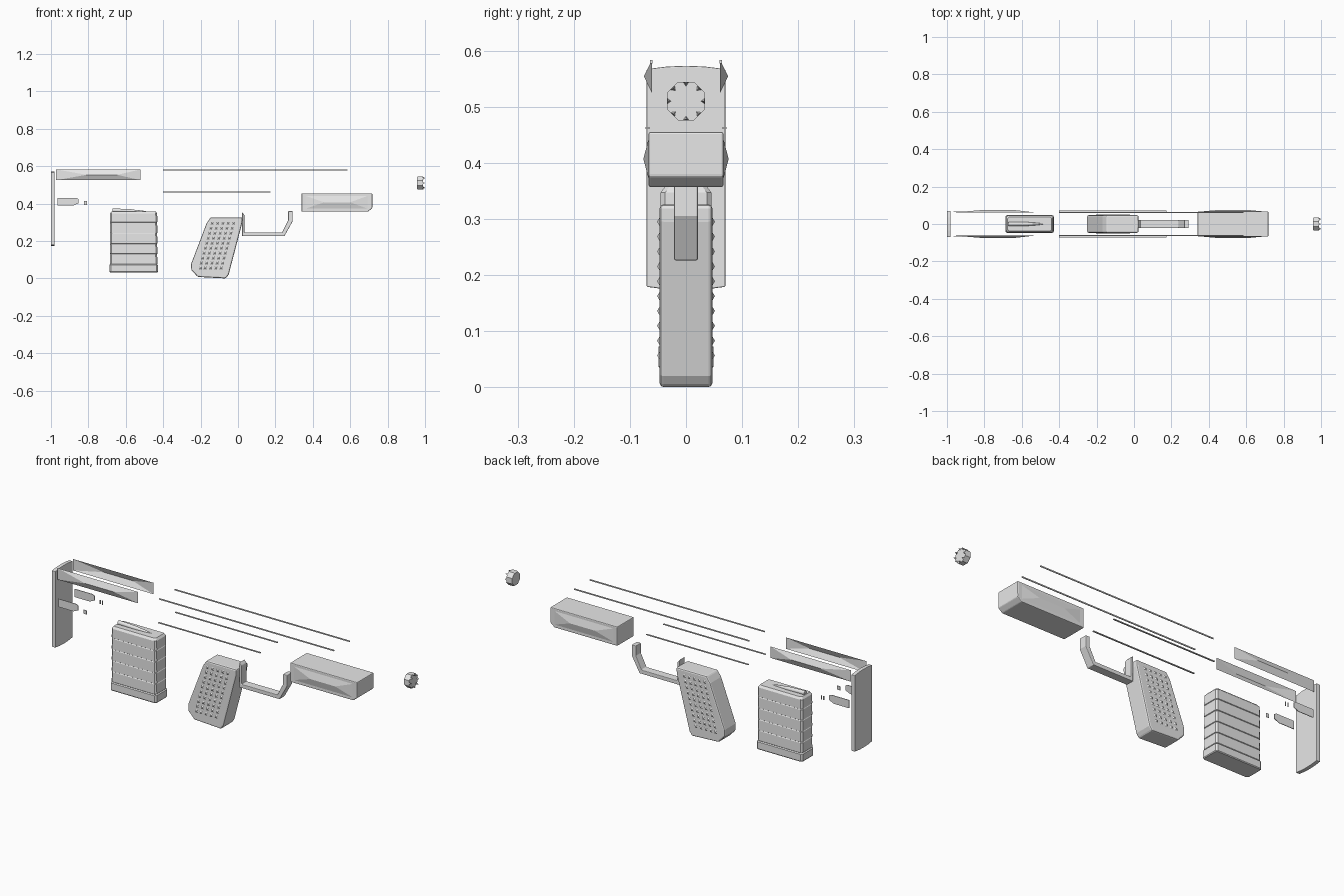
import bpy, bmesh, math
from mathutils import Vector

old = bpy.data.objects.get("Cube")
if old:
    bpy.data.objects.remove(old)

grey = bpy.data.materials.new("plain_grey")
grey.use_nodes = True
grey.diffuse_color = (0.8, 0.8, 0.8, 1)
grey.node_tree.nodes["Principled BSDF"].inputs["Base Color"].default_value = (0.8, 0.8, 0.8, 1)


def finish(name, bm, bevel=0.0, closed=True):
    if closed:
        bmesh.ops.recalc_face_normals(bm, faces=bm.faces)
    mesh = bpy.data.meshes.new(name)
    bm.to_mesh(mesh)
    bm.free()
    mesh.materials.append(grey)
    ob = bpy.data.objects.new(name, mesh)
    bpy.context.collection.objects.link(ob)
    if bevel:
        mod = ob.modifiers.new("edge_bevel", 'BEVEL')
        mod.width = bevel
        mod.segments = 2
        mod.limit_method = 'ANGLE'
    return ob


def loft(bm, rings):
    """Skin matching rings of points and cap both ends."""
    loops = [[bm.verts.new(p) for p in ring] for ring in rings]
    n = len(loops[0])
    for a, b in zip(loops, loops[1:]):
        for i in range(n):
            j = (i + 1) % n
            bm.faces.new((a[i], a[j], b[j], b[i]))
    bm.faces.new(loops[0])
    bm.faces.new(loops[-1])


def side_prism(name, outline, y0, y1, bevel=0.0):
    """Extrude an (x, z) outline across y."""
    bm = bmesh.new()
    loft(bm, [[(x, y, z) for x, z in outline] for y in (y0, y1)])
    return finish(name, bm, bevel)


def box(name, x, y, z, bevel=0.0):
    return side_prism(name, [(x[0], z[0]), (x[1], z[0]), (x[1], z[1]), (x[0], z[1])], y[0], y[1], bevel)


def bulged_panel(name, x, z, ridge_x, side, y_edge, y_ridge):
    """Hipped sheet that swells outwards to a central ridge."""
    bm = bmesh.new()
    mid = (z[0] + z[1]) / 2
    a, b, c, d = [bm.verts.new((px, side * y_edge, pz)) for px, pz in
                  ((x[0], z[0]), (x[1], z[0]), (x[1], z[1]), (x[0], z[1]))]
    r, s = [bm.verts.new((px, side * y_ridge, mid)) for px in ridge_x]
    for f in ((a, b, s, r), (b, c, s), (c, d, r, s), (d, a, r)):
        bm.faces.new(f if side < 0 else f[::-1])
    return finish(name, bm, closed=False)


# Butt plate with gently arched top and bottom
bm = bmesh.new()
arch = [-0.07, -0.035, 0, 0.035, 0.07]
rise = [0.0, 0.0045, 0.006, 0.0045, 0.0]
outline = [(y, 0.567 + r) for y, r in zip(arch, rise)]
outline += [(y, 0.179 - r) for y, r in zip(arch[::-1], rise)]
loft(bm, [[(x, y, z) for y, z in outline] for x in (-1.0, -0.98)])
finish("butt_plate", bm, 0.002)

# Mirrored stock panels, strips and small plates
for side, label in ((-1, "right"), (1, "left")):
    bulged_panel(label + "_cheek_panel", (-0.973, -0.52), (0.525, 0.583),
                 (-0.81, -0.645), side, 0.061, 0.075)
    ys = sorted((side * 0.064, side * 0.067))
    side_prism(label + "_stock_plate", [(-0.965, 0.39), (-0.88, 0.39), (-0.853, 0.402),
                                        (-0.853, 0.425), (-0.865, 0.431), (-0.965, 0.431)], *ys)
    box(label + "_upper_strip", (-0.4, 0.585), sorted((side * 0.06, side * 0.064)), (0.577, 0.583))
    box(label + "_lower_strip", (-0.4, 0.175), sorted((side * 0.065, side * 0.072)), (0.46, 0.464))

# Small stock markers: a plate on one side, two pins on the other
box("stock_marker", (-0.823, -0.806), (-0.066, -0.064), (0.393, 0.413))
for i, x in enumerate((-0.822, -0.808)):
    box("stock_pin_%d" % i, (x - 0.002, x + 0.002), (0.063, 0.067), (0.393, 0.413))

# Magazine: stepped bands with chamfered corners
def mag_ring(z, grow):
    x, y, c = 0.124 + grow, 0.043 + grow, 0.008
    pts = [(x - c, -y), (x, c - y), (x, y - c), (x - c, y),
           (c - x, y), (-x, y - c), (-x, c - y), (c - x, -y)]
    return [(px - 0.558, py, z) for px, py in pts]


bm = bmesh.new()
rings = [mag_ring(0.033, 0.003), mag_ring(0.037, 0.006), mag_ring(0.072, 0.006), mag_ring(0.076, 0.001)]
seams = [0.076, 0.13, 0.185, 0.242, 0.299, 0.35]
for low, high in zip(seams, seams[1:]):
    rings += [mag_ring(low + 0.002, 0.003), mag_ring(high - 0.003, 0.002), mag_ring(high, 0.0)]
rings.append(mag_ring(0.358, -0.006))
loft(bm, rings)
finish("magazine", bm)

# Cartridge lying in the magazine mouth
bm = bmesh.new()
profile = [(-0.672, 0.011), (-0.57, 0.0105), (-0.55, 0.008), (-0.515, 0.006), (-0.48, 0.001)]
loft(bm, [[(x, r * math.cos(k * math.tau / 10), 0.364 - 0.04 * (x + 0.672) + r * math.sin(k * math.tau / 10))
           for k in range(10)] for x, r in profile])
cartridge = finish("cartridge", bm)
for p in cartridge.data.polygons:
    p.use_smooth = len(p.vertices) == 4

# Raked grip
side_prism("grip", [(-0.147, 0.326), (0.024, 0.326), (0.022, 0.295), (-0.05, 0.02), (-0.065, 0.0),
                    (-0.215, 0.008), (-0.25, 0.045), (-0.25, 0.08), (-0.168, 0.295)], -0.047, 0.047, 0.007)

# Checkered pyramids on both grip sides
bm = bmesh.new()
for side in (-1, 1):
    for row in range(10):
        for col in range(5):
            z = 0.295 - 0.0265 * row
            x = -0.138 + 0.0285 * col - 0.0073 * row
            if row == 9 and col == 0:
                x += 0.004
            base = [bm.verts.new((x + dx, side * 0.0468, z + dz)) for dx, dz in
                    ((-0.009, -0.008), (0.007, -0.008), (0.009, 0.008), (-0.007, 0.008))]
            tip = bm.verts.new((x, side * 0.0515, z))
            for i in range(4):
                f = (base[i], base[(i + 1) % 4], tip)
                bm.faces.new(f if side < 0 else f[::-1])
finish("grip_checkering", bm, closed=False)

# Trigger guard
side_prism("trigger_guard", [(0.022, 0.355), (0.022, 0.226), (0.248, 0.226), (0.292, 0.305), (0.292, 0.36),
                             (0.268, 0.36), (0.268, 0.31), (0.236, 0.246), (0.034, 0.246), (0.034, 0.34)],
           -0.021, 0.021, 0.003)

# Handguard with chamfered nose and swelling side panels
side_prism("handguard", [(0.34, 0.357), (0.695, 0.357), (0.718, 0.376), (0.718, 0.455), (0.34, 0.455)],
           -0.067, 0.067, 0.004)
for side, label in ((-1, "right"), (1, "left")):
    bulged_panel(label + "_handguard_panel", (0.36, 0.695), (0.372, 0.442),
                 (0.46, 0.6), side, 0.0668, 0.076)

# Octagonal muzzle crown with small teeth on its face
bm = bmesh.new()
centre = Vector((0, 0, 0.51))


def spoke(x, r, angle):
    return centre + Vector((x, r * math.cos(angle), r * math.sin(angle)))


step = math.tau / 8
corners = [(k + 0.5) * step for k in range(8)]
loft(bm, [[spoke(x, r, a) for a in corners] for x, r in ((0.957, 0.034), (0.962, 0.037), (0.988, 0.037))])
for k in range(8):
    a = k * step
    r = 0.0342
    foot = [spoke(0.987, r, a - 0.16), spoke(0.987, r, a + 0.16), spoke(0.987, r - 0.008, a)]
    tip = bm.verts.new(spoke(1.0, r - 0.002, a))
    foot = [bm.verts.new(p) for p in foot]
    bm.faces.new(foot)
    for i in range(3):
        bm.faces.new((foot[i], foot[(i + 1) % 3], tip))
finish("muzzle_crown", bm)
